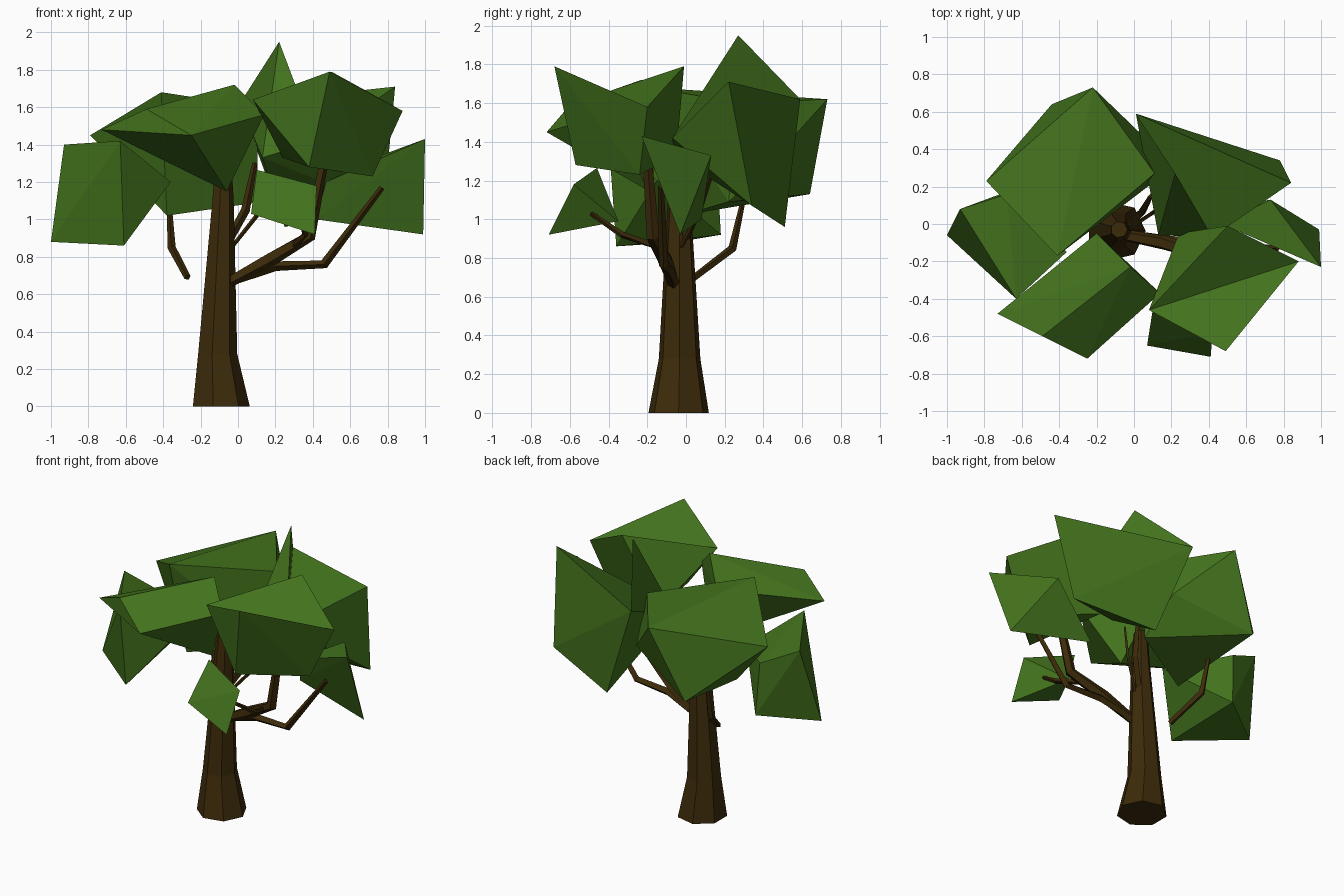
import bpy, bmesh, math
from mathutils import Vector

if "Cube" in bpy.data.objects:
    bpy.data.objects.remove(bpy.data.objects["Cube"])


def material(name, color):
    m = bpy.data.materials.new(name)
    m.diffuse_color = (*color, 1)
    m.use_nodes = True
    m.node_tree.nodes["Principled BSDF"].inputs["Base Color"].default_value = m.diffuse_color
    return m


LEAF = material("leaf_green", (0.055, 0.168, 0.012))
BARK = material("bark_brown", (0.046, 0.024, 0.003))


def finish(name, bm, mat):
    bmesh.ops.recalc_face_normals(bm, faces=bm.faces)
    me = bpy.data.meshes.new(name)
    bm.to_mesh(me)
    bm.free()
    me.materials.append(mat)
    bpy.context.collection.objects.link(bpy.data.objects.new(name, me))


def clump(name, *corners, valley=False):
    """Faceted leaf clump: convex hull of a few corners.
    With valley, the ridge between the first two corners is turned into a valley."""
    bm = bmesh.new()
    verts = [bm.verts.new(c) for c in corners]
    bmesh.ops.convex_hull(bm, input=verts)
    if valley:
        ridge = [e for e in bm.edges if verts[0] in e.verts and verts[1] in e.verts]
        bmesh.ops.rotate_edges(bm, edges=ridge, use_ccw=False)
    loose = [v for v in bm.verts if not v.link_faces]
    bmesh.ops.delete(bm, geom=loose, context='VERTS')
    bmesh.ops.dissolve_limit(bm, angle_limit=math.radians(3), verts=bm.verts, edges=bm.edges)
    finish(name, bm, LEAF)


def limb(name, path, sides, upright=False):
    """Tapered limb through (x, y, z, radius) stations."""
    bm = bmesh.new()
    pts = [Vector(p[:3]) for p in path]
    rings = []
    for i, p in enumerate(pts):
        d = pts[min(i + 1, len(pts) - 1)] - pts[max(i - 1, 0)]
        d = Vector((0, 0, 1)) if upright else d.normalized()
        u = Vector((0.0, 1.0, 0.0)).cross(d).normalized()
        w = d.cross(u)
        r = path[i][3]
        rings.append([bm.verts.new(p + r * (u * math.cos(t) + w * math.sin(t)))
                      for t in (2 * math.pi * k / sides for k in range(sides))])
    for a, b in zip(rings, rings[1:]):
        for k in range(sides):
            n = (k + 1) % sides
            bm.faces.new((a[k], a[n], b[n], b[k]))
    bm.faces.new(rings[0])
    bm.faces.new(rings[-1])
    finish(name, bm, BARK)


# Trunk with flared foot
limb("trunk", [(-0.097, -0.038, 0, 0.16), (-0.114, -0.033, 0.28, 0.11),
               (-0.083, -0.035, 1.1, 0.06), (-0.08, -0.03, 1.3, 0.045)], 7, upright=True)

# Branches
limb("right_branch", [(-0.06, -0.05, 0.66, 0.022), (0.2, -0.09, 0.75, 0.026),
                      (0.46, -0.115, 0.76, 0.025), (0.77, -0.13, 1.17, 0.015)], 4)
limb("front_right_branch", [(-0.06, -0.06, 0.66, 0.03), (0.16, -0.1, 0.78, 0.04),
                            (0.38, -0.17, 0.91, 0.035), (0.46, -0.2, 1.32, 0.025)], 5)
limb("front_twig", [(0.3, -0.15, 0.86, 0.02), (0.36, -0.33, 0.92, 0.017),
                    (0.33, -0.49, 1.03, 0.012)], 4)
limb("back_left_branch", [(-0.27, 0.03, 0.69, 0.018), (-0.355, 0.24, 0.85, 0.022),
                          (-0.37, 0.3, 1.12, 0.012)], 4)
limb("upper_branch", [(-0.07, -0.03, 0.85, 0.022), (0.04, 0.06, 1.05, 0.024),
                      (0.09, 0.15, 1.3, 0.014)], 4)
limb("upper_twig", [(-0.05, -0.04, 0.83, 0.01), (0.1, 0.06, 1.02, 0.012),
                    (0.16, 0.1, 1.2, 0.008)], 4)

# Upper leaf clumps
clump("back_left_leaves", (-0.79, 0.23, 1.45), (-0.41, -0.17, 1.68), (-0.22, 0.73, 1.62),
      (0.11, 0.27, 1.6), (-0.44, 0.64, 1.13), (0.06, 0.46, 1.32), (0.1, 0.22, 1.09),
      (-0.38, -0.02, 1.02))
clump("back_right_leaves", (0.22, 0.27, 1.95), (0.84, 0.22, 1.71), (0.01, 0.59, 1.62),
      (0.42, -0.07, 1.42), (0.13, -0.06, 1.33), (0.78, 0.34, 1.07), (0.25, 0.51, 0.96),
      valley=True)
clump("front_right_leaves", (0.49, -0.68, 1.79), (0.5, -0.01, 1.79), (0.88, -0.2, 1.58),
      (0.08, -0.46, 1.64), (0.72, -0.24, 1.23), (0.38, -0.57, 1.28), (0.24, -0.05, 1.33),
      valley=True)
clump("front_left_leaves", (-0.73, -0.48, 1.48), (-0.49, -0.6, 1.59), (-0.02, -0.23, 1.72),
      (0.14, -0.37, 1.56), (-0.25, -0.72, 1.45), (-0.2, -0.05, 1.58), (-0.06, -0.2, 1.15))

# Lower leaf clumps
clump("low_front_leaves", (0.1, -0.46, 1.265), (0.42, -0.58, 1.18), (0.41, -0.71, 0.92),
      (0.07, -0.65, 1.03), (0.24, -0.35, 0.99))
clump("left_leaves", (-0.63, -0.4, 1.42), (-0.61, -0.36, 0.86), (-1.0, -0.06, 0.88),
      (-0.93, 0.08, 1.4), (-0.36, -0.15, 1.2), (-0.68, 0.16, 1.28), (-0.66, 0.18, 0.92))
clump("right_leaves", (1.0, -0.23, 1.43), (0.99, -0.03, 0.92), (0.73, 0.13, 1.33),
      (0.47, 0.0, 1.2), (0.42, 0.08, 1.0))
